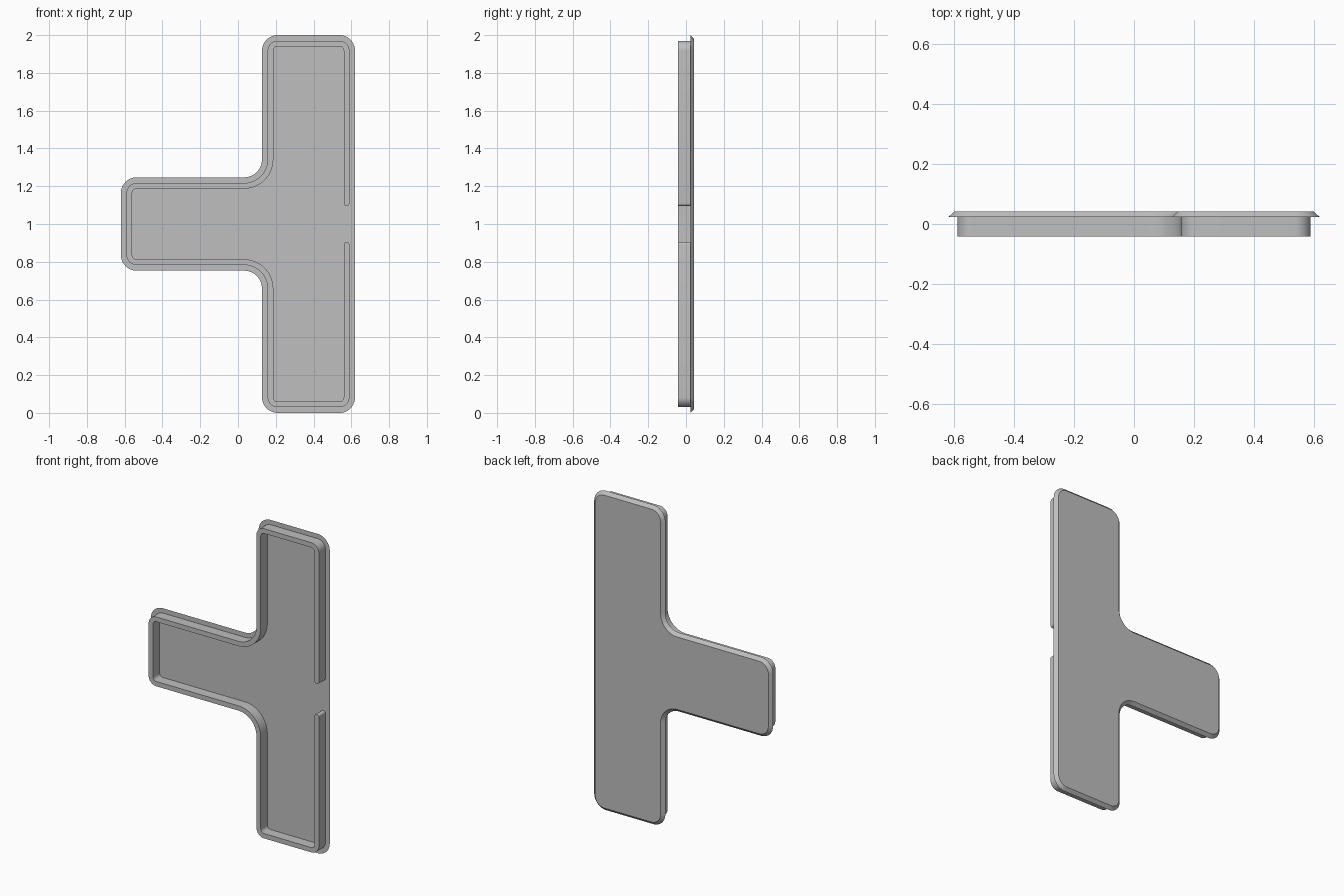
import bpy
import bmesh
from math import sin, cos, radians

if "Cube" in bpy.data.objects:
    bpy.data.objects.remove(bpy.data.objects["Cube"])

# Overall sizes
HALF_W, BAR_LEFT, STEM = 0.62, 0.127, 0.247
CORNER, FILLET = 0.083, 0.095
FRONT, FLOOR, BACK = -0.042, 0.023, 0.042

grey = bpy.data.materials.new("plain grey")
grey.use_nodes = True
colour = (0.52, 0.52, 0.52, 1)
grey.diffuse_color = colour
grey.node_tree.nodes["Principled BSDF"].inputs["Base Color"].default_value = colour


def arc(cx, cz, r, start, sweep, steps=12):
    angles = [radians(start + sweep * i / steps) for i in range(steps + 1)]
    return [(cx + r * cos(a), cz + r * sin(a)) for a in angles]


def outline(inset):
    """Rounded T, anticlockwise from the front, starting at the top right corner."""
    r, c, f = CORNER - inset, CORNER, FILLET
    right, top = HALF_W - c, 2 - c
    left, bar = -HALF_W + c, BAR_LEFT + c
    upper = arc(right, top, r, 0, 90) + arc(bar, top, r, 90, 90)
    upper += arc(BAR_LEFT - f, 1 + STEM + f, f + inset, 0, -90)
    upper += arc(left, 1 + STEM - c, r, 90, 90)
    lower = [(x, 2 - z) for x, z in reversed(upper)]
    return upper + lower


def loft(name, sections):
    """Closed solid through matching outlines, each given as (points, y)."""
    bm = bmesh.new()
    rings = [[bm.verts.new((x, y, z)) for x, z in pts] for pts, y in sections]
    bm.faces.new(rings[0])
    bm.faces.new(rings[-1][::-1])
    n = len(rings[0])
    for a, b in zip(rings, rings[1:]):
        for i in range(n):
            j = (i + 1) % n
            bm.faces.new((a[i], b[i], b[j], a[j]))
    bmesh.ops.recalc_face_normals(bm, faces=bm.faces)
    mesh = bpy.data.meshes.new(name)
    bm.to_mesh(mesh)
    bm.free()
    mesh.materials.append(grey)
    obj = bpy.data.objects.new(name, mesh)
    bpy.context.collection.objects.link(obj)
    bpy.ops.object.select_all(action="DESELECT")
    obj.select_set(True)
    bpy.context.view_layer.objects.active = obj
    bpy.ops.object.shade_smooth_by_angle(angle=radians(30))
    return obj


# Back plate with a chamfered rear edge
loft("back_plate", [(outline(0), FLOOR), (outline(0.02), BACK)])

# Raised rim with a round-ended gap in the long side
OUTER, INNER, GAP = 0.03, 0.06, 0.11
mid, cap = HALF_W - (OUTER + INNER) / 2, (INNER - OUTER) / 2
rim = arc(mid, 1 + GAP, cap, 180, 180) + outline(OUTER)
rim += arc(mid, 1 - GAP, cap, 0, 180) + outline(INNER)[::-1]
loft("raised_rim", [(rim, FRONT), (rim, FLOOR + 0.005)])
